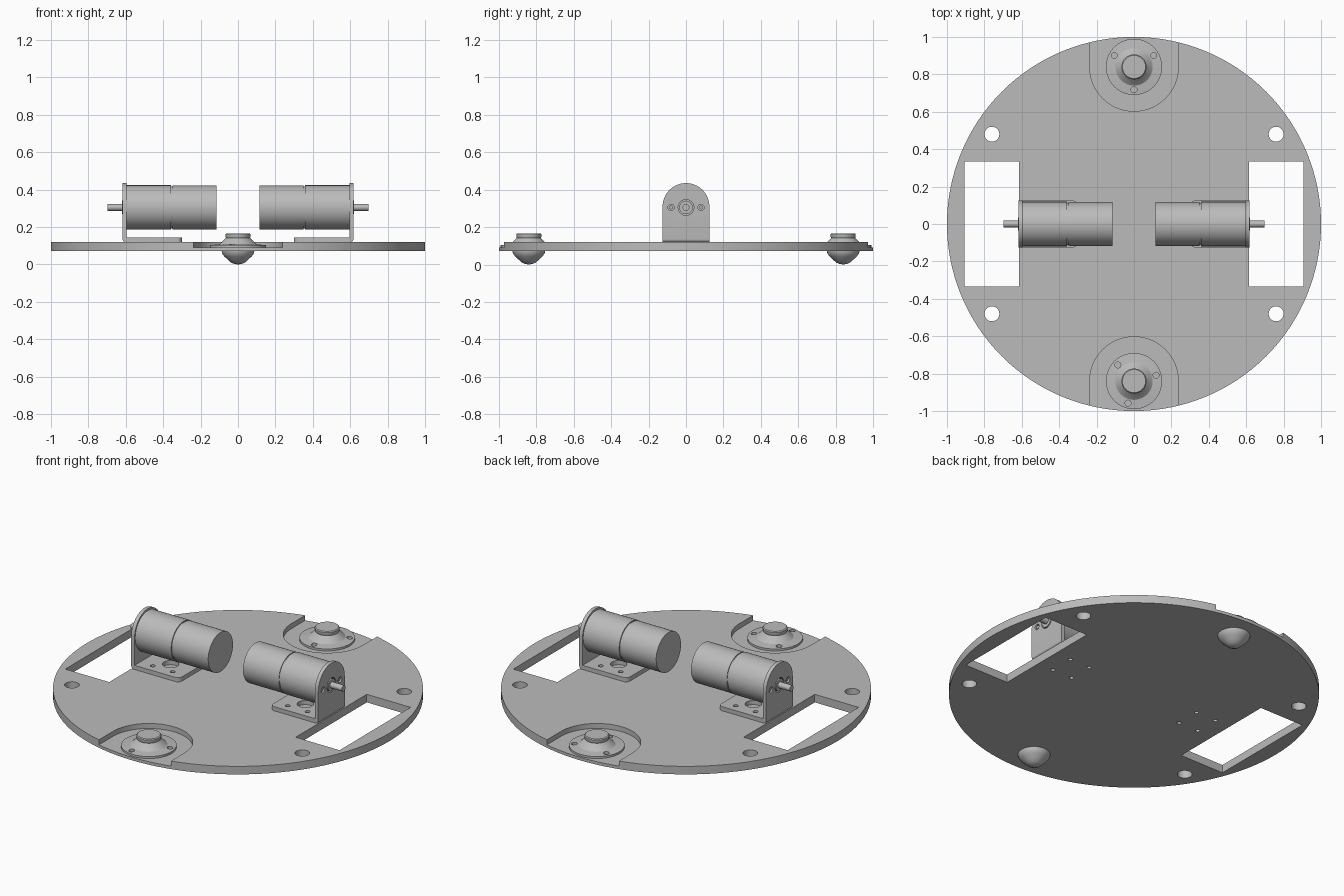
import bpy, bmesh, math
from mathutils import Matrix, Vector

old = bpy.data.objects.get("Cube")
if old:
    bpy.data.objects.remove(old, do_unlink=True)

grey = bpy.data.materials.new("plain grey")
grey.use_nodes = True
grey.diffuse_color = (0.5, 0.5, 0.5, 1)
grey.node_tree.nodes["Principled BSDF"].inputs["Base Color"].default_value = (0.5, 0.5, 0.5, 1)


def finish(name, bm):
    bmesh.ops.recalc_face_normals(bm, faces=bm.faces)
    mesh = bpy.data.meshes.new(name)
    bm.to_mesh(mesh)
    bm.free()
    mesh.materials.append(grey)
    obj = bpy.data.objects.new(name, mesh)
    bpy.context.collection.objects.link(obj)
    return obj


def activate(obj):
    bpy.ops.object.select_all(action="DESELECT")
    obj.select_set(True)
    bpy.context.view_layer.objects.active = obj


def smooth(obj):
    activate(obj)
    bpy.ops.object.shade_smooth_by_angle(angle=math.radians(30))


def cut(obj, cutters, operation="DIFFERENCE"):
    activate(obj)
    for c in cutters:
        c.hide_render = True
        mod = obj.modifiers.new("cut", "BOOLEAN")
        mod.operation, mod.solver, mod.object = operation, "EXACT", c
        bpy.ops.object.modifier_apply(modifier=mod.name)
        bpy.data.objects.remove(c, do_unlink=True)


def lathe(name, profile, centre, axis="Z", sign=1, steps=64):
    """Revolve (radius, height) points about an axis through centre."""
    bm = bmesh.new()
    verts = [bm.verts.new((r, 0, h)) for r, h in profile]
    edges = [bm.edges.new(pair) for pair in zip(verts, verts[1:])]
    bmesh.ops.spin(bm, geom=verts + edges, cent=(0, 0, 0), axis=(0, 0, 1),
                   angle=math.tau, steps=steps, use_merge=False)
    bmesh.ops.remove_doubles(bm, verts=bm.verts, dist=1e-5)
    if axis == "X":
        bm.transform(Matrix.Rotation(sign * math.pi / 2, 4, "Y"))
    bm.transform(Matrix.Translation(centre))
    return finish(name, bm)


def rod(name, r, lo, hi, centre, axis="Z", sign=1, steps=32):
    return lathe(name, [(0, lo), (r, lo), (r, hi), (0, hi)], centre, axis, sign, steps)


def prism(name, points, along):
    """Extrude a closed outline of 3D points."""
    bm = bmesh.new()
    face = bm.faces.new([bm.verts.new(p) for p in points])
    out = bmesh.ops.extrude_face_region(bm, geom=[face])["geom"]
    bmesh.ops.translate(bm, vec=along, verts=[v for v in out if isinstance(v, bmesh.types.BMVert)])
    return finish(name, bm)


def arc(cx, cy, r, start, end, n=32):
    return [(cx + r * math.cos(math.radians(start + (end - start) * i / n)),
             cy + r * math.sin(math.radians(start + (end - start) * i / n))) for i in range(n + 1)]


BASE, FLOOR, TOP = 0.072, 0.09, 0.12
CASTER_Y, AXLE_Z, BOLT_X, BOLT_Y = 0.84, 0.305, 0.445, 0.073

# Round chassis plate with wheel openings, caster pockets and bolt holes
plate = rod("chassis_plate", 1, BASE, TOP, (0, 0, 0), steps=128)
cutters = []
for s in (1, -1):
    opening = [(s * x, y, 0) for x, y in ((0.615, -0.335), (0.905, -0.335), (0.905, 0.335), (0.615, 0.335))]
    cutters.append(prism("opening_cutter", opening, (0, 0, 0.3)))
    pocket = [(0.237, 1.1)] + arc(0, CASTER_Y, 0.237, 0, -180) + [(-0.237, 1.1)]
    cutters.append(prism("pocket_cutter", [(x, s * y, FLOOR) for x, y in pocket], (0, 0, 0.2)))
    cutters.append(rod("caster_cutter", 0.088, 0, 0.2, (0, s * CASTER_Y, 0)))
    for t in (1, -1):
        cutters.append(rod("hole_cutter", 0.04, 0, 0.2, (s * 0.76, t * 0.48, 0)))
        for dx in (-0.066, 0.066):
            cutters.append(rod("bolt_cutter", 0.012, 0, 0.2, (s * (BOLT_X + dx), t * BOLT_Y, 0), steps=16))
cut(plate, cutters)
smooth(plate)

# Ball casters: rounded underside, bolted flange, necked cap
caster_profile = [(0, 0), (0.02, 0.003), (0.038, 0.011), (0.052, 0.024), (0.072, 0.042),
                  (0.084, 0.058), (0.088, 0.074), (0.088, 0.091), (0.15, 0.091), (0.15, 0.103),
                  (0.1, 0.108), (0.09, 0.116), (0.074, 0.132), (0.064, 0.142), (0.067, 0.148),
                  (0.067, 0.162), (0.062, 0.167), (0, 0.167)]
for name, s, turn in (("front_caster", -1, 15), ("back_caster", 1, 30)):
    caster = lathe(name, caster_profile, (0, s * CASTER_Y, 0))
    holes = []
    for k in range(3):
        a = math.radians(turn + 120 * k)
        centre = (0.122 * math.cos(a), s * CASTER_Y + 0.122 * math.sin(a), 0)
        holes.append(rod("screw_cutter", 0.016, 0.0905, 0.2, centre, steps=20))
    cut(caster, holes)
    smooth(caster)

# Gear motors on angle brackets
for side, s in (("left", 1), ("right", -1)):
    axle = (0, 0, AXLE_Z)
    # Bent L section, trimmed to an arched upright and a round-cornered foot
    section = [(0.30, TOP), (0.30, 0.145), (0.595, 0.145), (0.595, 0.45), (0.617, 0.45)]
    section += arc(0.602, TOP + 0.015, 0.015, 0, -90, 6)
    bracket = prism(side + "_bracket", [(s * x, -0.14, z) for x, z in section], (0, 0.28, 0))
    arch = arc(0, 0.31, 0.125, 0, 180) + [(-0.125, 0), (0.125, 0)]
    cut(bracket, [prism("arch_cutter", [(s * 0.2, y, z) for y, z in arch], (s * 0.6, 0, 0))], "INTERSECT")
    foot = arc(0.33, 0.095, 0.031, 90, 180, 8) + arc(0.33, -0.095, 0.031, 180, 270, 8) + [(0.8, -0.126), (0.8, 0.126)]
    cut(bracket, [prism("foot_cutter", [(s * x, y, 0) for x, y in foot], (0, 0, 0.6))], "INTERSECT")
    holes = [rod("access_cutter", 0.045, 0.1, 0.16, (s * BOLT_X, 0, 0)),
             rod("boss_cutter", 0.042, 0.59, 0.7, axle, "X", s)]
    for t in (1, -1):
        holes.append(rod("screw_cutter", 0.017, 0.59, 0.7, (0, t * 0.08, AXLE_Z), "X", s, 20))
        for dx in (-0.066, 0.066):
            holes.append(rod("bolt_cutter", 0.014, 0.1, 0.16, (s * (BOLT_X + dx), t * BOLT_Y, 0), steps=16))
    cut(bracket, holes)
    smooth(bracket)

    # Motor can and gearbox with a groove between them
    body = [(0, 0.115), (0.117, 0.115), (0.117, 0.351), (0.113, 0.351), (0.113, 0.358),
            (0.119, 0.358), (0.119, 0.595), (0, 0.595)]
    smooth(lathe(side + "_motor", body, axle, "X", s))
    # Bearing boss and output shaft
    shaft = [(0, 0.594), (0.036, 0.594), (0.036, 0.619), (0.018, 0.619), (0.018, 0.697), (0, 0.697)]
    smooth(lathe(side + "_shaft", shaft, axle, "X", s, 32))
    # Mounting screws seen through the upright
    for t, place in ((1, "back"), (-1, "front")):
        smooth(rod(f"{side}_{place}_screw", 0.01, 0.594, 0.612, (0, t * 0.08, AXLE_Z), "X", s, 16))
